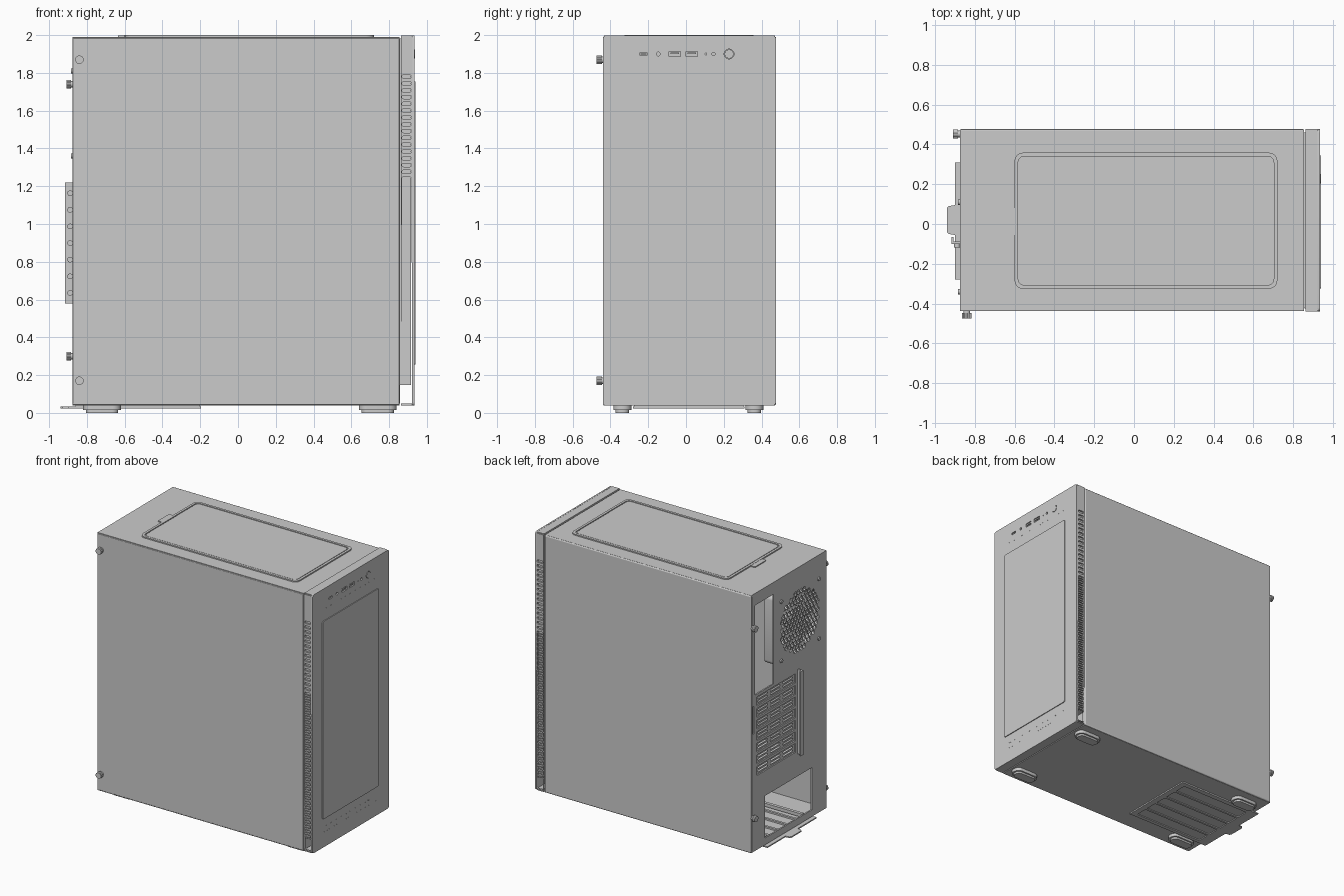
import bpy, bmesh, math
from mathutils import Matrix, Vector

if "Cube" in bpy.data.objects:
    bpy.data.objects.remove(bpy.data.objects["Cube"])

AXES = {'X': Matrix(((0, 0, 1), (1, 0, 0), (0, 1, 0))),
        'Y': Matrix(((1, 0, 0), (0, 0, -1), (0, 1, 0))),
        'Z': Matrix.Identity(3)}


def circ(u, v, r, n=24, r2=None):
    return [(u + (r2 if r2 and i % 2 else r) * math.cos(2 * math.pi * i / n),
             v + (r2 if r2 and i % 2 else r) * math.sin(2 * math.pi * i / n)) for i in range(n)]


def rect(u0, u1, v0, v1, r=0.0, n=5):
    if r == 0:
        return [(u0, v0), (u1, v0), (u1, v1), (u0, v1)]
    pts = []
    for k, (cu, cv) in enumerate([(u1 - r, v1 - r), (u0 + r, v1 - r), (u0 + r, v0 + r), (u1 - r, v0 + r)]):
        for i in range(n):
            a = math.pi / 2 * (k + i / (n - 1))
            pts.append((cu + r * math.cos(a), cv + r * math.sin(a)))
    return pts


def pill(u, v, w, h):
    return rect(u - w / 2, u + w / 2, v - h / 2, v + h / 2, min(w, h) * 0.48, 4)


def plate(name, axis, lo, hi, *loops):
    """Flat sheet cut from 2D loops (inner loops are holes), thick from lo to hi along axis."""
    cu = bpy.data.curves.new(name, 'CURVE')
    cu.dimensions, cu.fill_mode, cu.extrude = '2D', 'BOTH', (hi - lo) / 2
    for loop in loops:
        s = cu.splines.new('POLY')
        s.points.add(len(loop) - 1)
        for p, (u, v) in zip(s.points, loop):
            p.co = (u, v, 0, 1)
        s.use_cyclic_u = True
    tmp = bpy.data.objects.new(name + "_curve", cu)
    bpy.context.collection.objects.link(tmp)
    dg = bpy.context.evaluated_depsgraph_get()
    me = bpy.data.meshes.new_from_object(tmp.evaluated_get(dg))
    bpy.data.objects.remove(tmp)
    off = Vector([(lo + hi) / 2 if a == axis else 0 for a in 'XYZ'])
    me.transform(Matrix.Translation(off) @ AXES[axis].to_4x4())
    bm = bmesh.new()
    bm.from_mesh(me)
    bmesh.ops.remove_doubles(bm, verts=bm.verts, dist=1e-5)
    bmesh.ops.recalc_face_normals(bm, faces=bm.faces)
    bm.to_mesh(me)
    bm.free()
    me.name = name
    ob = bpy.data.objects.new(name, me)
    bpy.context.collection.objects.link(ob)
    return ob


def bevel(ob, w):
    m = ob.modifiers.new("bevel", 'BEVEL')
    m.width, m.segments, m.limit_method = w, 3, 'ANGLE'
    return ob


# Body panels
bevel(plate("left_side_panel", 'Y', -0.438, -0.420, rect(-0.875, 0.855, 0.042, 1.985)), 0.004)
bevel(plate("right_side_panel", 'Y', 0.460, 0.476, rect(-0.875, 0.855, 0.04, 1.99)), 0.007)
plate("left_frame", 'Y', -0.419, -0.410, rect(-0.87, 0.85, 0.045, 1.98))
plate("top_panel", 'Z', 1.978, 1.991, rect(-0.875, 0.855, -0.434, 0.468))
plate("front_chassis", 'X', 0.840, 0.857, rect(-0.42, 0.46, 0.05, 1.98))
strips = [rect(-0.82, -0.24, -0.25 + i * 0.108, -0.16 + i * 0.108, 0.01) for i in range(5)]
plate("bottom_panel", 'Z', 0.038, 0.050, rect(-0.875, 0.855, -0.436, 0.468), *strips)

# Rear panel with fan grille, port opening, card slots, supply opening
FY, FZ = -0.115, 1.585
holes = []
P = 0.036
for j in range(-8, 9):
    for i in range(-8, 9):
        u, v = (i + 0.5 * (j % 2)) * P, j * P * 0.866
        if math.hypot(u, v) < 0.235:
            holes.append([(FY + u + 0.0165 * math.sin(k * math.pi / 3),
                           FZ + v + 0.0165 * math.cos(k * math.pi / 3)) for k in range(6)])
slot_z = [0.635 + i * 0.088 for i in range(7)]
holes += [rect(-0.06, 0.40, z - 0.034, z + 0.034) for z in slot_z]
holes += [rect(0.20, 0.42, 1.22, 1.90), rect(-0.26, 0.30, 0.09, 0.41), rect(0.432, 0.448, 0.93, 1.14)]
plate("rear_panel", 'X', -0.875, -0.864, rect(-0.42, 0.46, 0.045, 1.985), *holes)

# Perforated card slot covers with their bracket and screws
for i, z in enumerate(slot_z):
    vents = [pill(y, z + dz, 0.12, 0.014) for y in (0.02, 0.17, 0.32) for dz in (-0.013, 0.013)]
    plate(f"slot_cover_{i + 1}", 'X', -0.868, -0.862, rect(-0.08, 0.41, z - 0.032, z + 0.032), *vents)
plate("slot_bracket", 'Y', -0.100, -0.088, rect(-0.916, -0.87, 0.58, 1.22))
plate("slot_bracket_lip", 'X', -0.916, -0.906, rect(-0.10, -0.066, 0.58, 1.22))
plate("slot_screws", 'Y', -0.118, -0.09, *[circ(-0.889, z, 0.015, 14) for z in slot_z])
plate("fan_screws", 'X', -0.884, -0.87,
      *[circ(FY + a * 0.225, FZ + b * 0.225, 0.014, 14) for a in (-1, 1) for b in (-1, 1)])

# Exhaust fan behind the grille
plate("fan_frame", 'X', -0.862, -0.76, rect(FY - 0.26, FY + 0.26, FZ - 0.26, FZ + 0.26, 0.03),
      circ(FY, FZ, 0.245, 48))
plate("fan_hub", 'X', -0.855, -0.77, circ(FY, FZ, 0.09, 32))
bm = bmesh.new()
for b in range(9):
    rows = []
    for t in range(5):
        r = 0.08 + 0.155 * t / 4
        a = 2 * math.pi * b / 9 + 0.25 * t / 4
        rows.append([bm.verts.new((x, FY + r * math.cos(a + d), FZ + r * math.sin(a + d)))
                     for x, d in ((-0.845, 0), (-0.82, 0.3), (-0.785, 0.5))])
    for p, q in zip(rows, rows[1:]):
        for k in (0, 1):
            bm.faces.new((p[k], p[k + 1], q[k + 1], q[k]))
me = bpy.data.meshes.new("fan_blades")
bm.to_mesh(me)
bm.free()
ob = bpy.data.objects.new("fan_blades", me)
bpy.context.collection.objects.link(ob)
ob.modifiers.new("thickness", 'SOLIDIFY').thickness = 0.005

# Interior board tray, supply shroud and supply rails
plate("board_tray", 'Y', 0.425, 0.432, rect(-0.86, 0.55, 0.44, 1.95))
plate("supply_shroud", 'Z', 0.43, 0.44, rect(-0.86, 0.84, -0.40, 0.455))
plate("supply_rails", 'Z', 0.05, 0.075, *[rect(-0.84, -0.2, y - 0.012, y + 0.012) for y in (-0.2, 0.24)])
plate("drive_cage", 'X', 0.0, 0.4, rect(-0.25, 0.35, 0.05, 0.40), rect(-0.24, 0.34, 0.06, 0.39))

# Thumb screws with knurled heads
for z in (0.17, 1.87):
    plate("side_thumb_screw", 'Y', -0.475, -0.446, circ(-0.84, z, 0.023, 36, 0.0215))
    plate("side_thumb_screw_collar", 'Y', -0.447, -0.435, circ(-0.84, z, 0.017, 20))
for z in (0.30, 1.74):
    plate("rear_thumb_screw", 'X', -0.908, -0.884, circ(0.452, z, 0.023, 36, 0.0215))
    plate("rear_thumb_screw_collar", 'X', -0.886, -0.87, circ(0.452, z, 0.017, 20))

# Top dust filter: rim, sunken mesh sheet, pull tab
plate("top_filter_rim", 'Z', 1.99, 2.0, rect(-0.60, 0.72, -0.325, 0.358, 0.04),
      rect(-0.582, 0.702, -0.307, 0.340, 0.03))
plate("top_filter_mesh", 'Z', 1.99, 1.998, rect(-0.576, 0.696, -0.301, 0.334, 0.03))
plate("top_filter_tab", 'Z', 1.99, 1.998, rect(-0.635, -0.595, -0.055, 0.08, 0.008))

# Bottom dust filter that slides out at the rear
outline = [(-0.195, -0.28), (-0.195, 0.31), (-0.9, 0.31), (-0.9, 0.095), (-0.93, 0.09),
           (-0.94, 0.08), (-0.94, -0.04), (-0.93, -0.05), (-0.9, -0.055), (-0.9, -0.28)]
plate("bottom_filter_frame", 'Z', 0.024, 0.033, outline, *strips)
plate("bottom_filter_mesh", 'Z', 0.031, 0.038, rect(-0.86, -0.2, -0.275, 0.305))

# Feet
for x in (-0.72, 0.74):
    for y in (-0.337, 0.362):
        plate("foot_base", 'Z', 0.014, 0.04, rect(x - 0.1, x + 0.1, y - 0.048, y + 0.048, 0.044, 8))
        bevel(plate("foot_pad", 'Z', 0.0, 0.016, rect(x - 0.086, x + 0.086, y - 0.036, y + 0.036, 0.033, 8)), 0.003)

# Front panel: vented sides, core, caps and face with ports
vents = [pill(0.893, 1.78 - i * 0.036, 0.05, 0.019) for i in range(46)]
notch = rect(0.868, 0.92, 0.055, 0.142, 0.006)
for side, lo in (("left", -0.440), ("right", 0.464)):
    plate(f"front_panel_{side}_side", 'Y', lo, lo + 0.012, rect(0.862, 0.923, 0.045, 1.99), notch, *vents)
plate("front_panel_core", 'X', 0.856, 0.916, rect(-0.424, 0.460, 0.147, 1.982))
plate("front_panel_top", 'Z', 1.984, 1.997, rect(0.862, 0.923, -0.434, 0.470))
plate("front_panel_bottom", 'Z', 0.038, 0.050, rect(0.862, 0.923, -0.434, 0.470))
PZ = 1.9
ports = [pill(-0.225, PZ, 0.044, 0.016), circ(-0.147, PZ, 0.010, 16), rect(-0.09, -0.03, PZ - 0.014, PZ + 0.014),
         rect(0.0, 0.06, PZ - 0.014, PZ + 0.014), circ(0.105, PZ, 0.005, 10), circ(0.145, PZ, 0.009, 16),
         circ(0.228, PZ, 0.026, 32)]
plate("front_panel_face", 'X', 0.922, 0.934, rect(-0.440, 0.476, 0.038, 1.998, 0.018), *ports)
plate("port_floor", 'X', 0.914, 0.923, rect(-0.26, 0.27, 1.86, 1.94))
plate("port_tongues", 'X', 0.92, 0.932, pill(-0.225, PZ, 0.03, 0.005),
      rect(-0.083, -0.037, PZ, PZ + 0.009), rect(0.007, 0.053, PZ, PZ + 0.009))
plate("power_button", 'X', 0.92, 0.936, circ(0.228, PZ, 0.0235, 32))
plate("front_inset_plate", 'X', 0.933, 0.940, rect(-0.325, 0.345, 0.255, 1.755, 0.01))
# Rows of small perforation marks above and below the inset plate
marks = [pill(-0.30 + i * 0.0207, z, 0.012, 0.006) for z in (0.15, 0.19, 1.84) for i in range(31)]
plate("front_perforation_rows", 'X', 0.933, 0.9346, *marks)

# Smooth shading with sharp edges kept
for ob in bpy.data.objects:
    ob.select_set(True)
    bpy.context.view_layer.objects.active = ob
bpy.ops.object.shade_smooth_by_angle(angle=math.radians(30))
